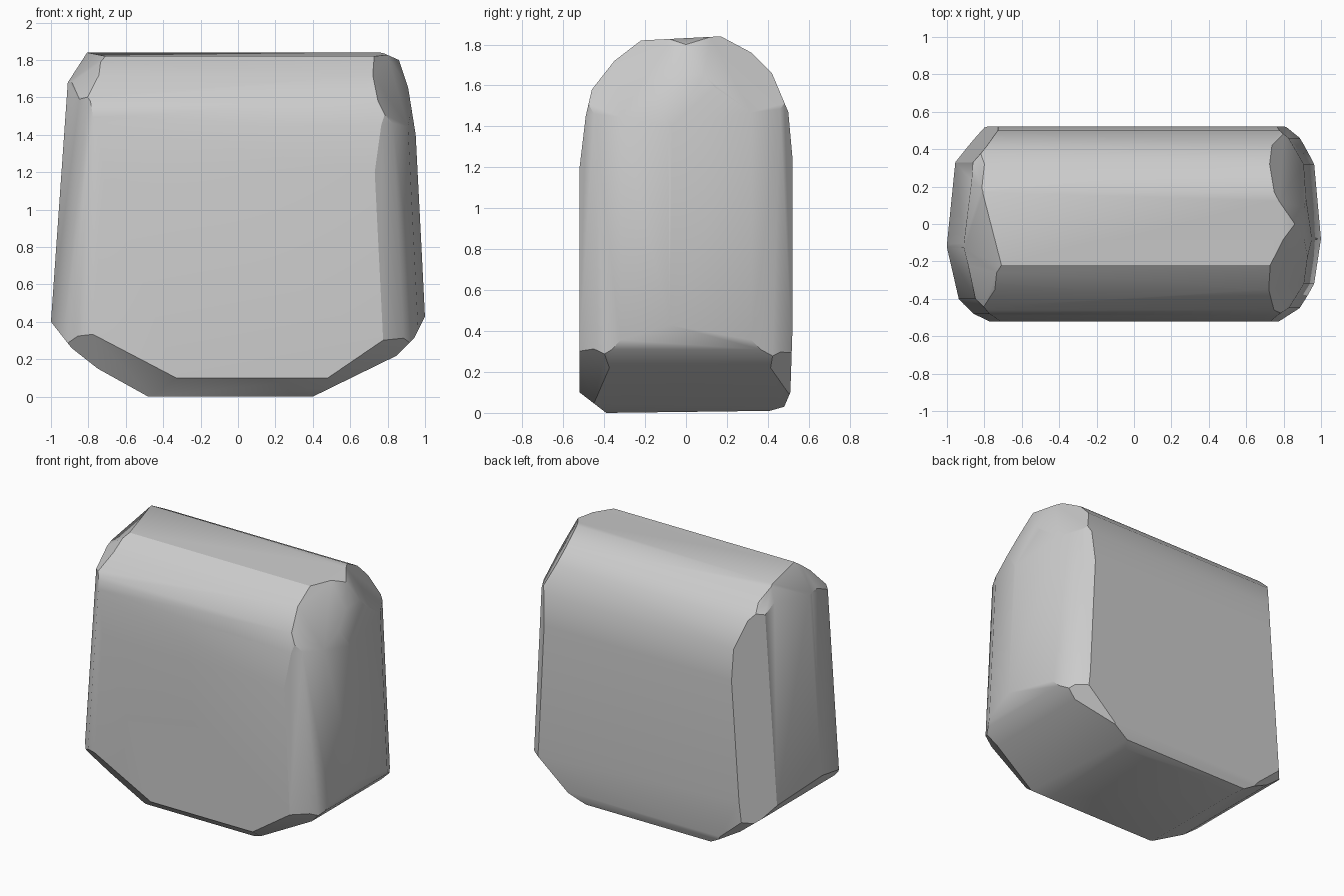
import bpy, bmesh, math
from mathutils import Vector

old = bpy.data.objects.get("Cube")
if old:
    bpy.data.objects.remove(old, do_unlink=True)

stone = bpy.data.materials.new("stone_grey")
stone.use_nodes = True
GREY = (0.6, 0.6, 0.6, 1)
stone.diffuse_color = GREY
stone.node_tree.nodes["Principled BSDF"].inputs["Base Color"].default_value = GREY

# Outlines, counter-clockwise: front (x, z), end (y, z), plan (x, y)
FRONT = [(-0.48, 0), (0.40, 0), (0.85, 0.22), (0.94, 0.31), (1.0, 0.43), (0.95, 1.4),
         (0.91, 1.65), (0.86, 1.8), (0.77, 1.84), (-0.8, 1.85), (-0.91, 1.68),
         (-1.0, 0.4), (-0.89, 0.26), (-0.75, 0.15)]
END = [(-0.39, 0), (0.41, 0.01), (0.48, 0.03), (0.51, 0.1), (0.52, 0.4), (0.52, 1.25),
       (0.5, 1.47), (0.42, 1.66), (0.32, 1.76), (0.17, 1.84), (-0.22, 1.82),
       (-0.35, 1.72), (-0.46, 1.58), (-0.49, 1.45), (-0.52, 1.2), (-0.52, 0.1)]
PLAN = [(-0.77, -0.52), (0.77, -0.52), (0.88, -0.45), (0.96, -0.32), (1.0, -0.08),
        (0.96, 0.32), (0.88, 0.46), (0.8, 0.525), (-0.78, 0.525), (-0.95, 0.33),
        (-1.0, -0.12), (-0.93, -0.4), (-0.85, -0.48)]

# Extra corner chamfers: (point on the plane, outward normal)
CORNERS = [
    ((-0.8, 0.18, 1.85), (-0.62, -0.2, 0.78)),
    ((-0.75, -0.4, 1.68), (-0.6, -0.45, 0.66)),
    ((-0.8, 0.18, 1.85), (-0.64, 0.4, 0.62)),
    ((0.86, 0, 1.8), (0.48, -0.26, 0.3)),
    ((0.86, 0, 1.8), (0.48, 0.24, 0.3)),
    ((-0.33, -0.52, 0.1), (-0.34, -0.84, -0.65)),
    ((0.78, -0.46, 0.25), (0.45, -0.6, -0.66)),
    ((0.83, 0.46, 0.25), (0.5, 0.6, -0.6)),
    ((-0.83, 0.46, 0.22), (-0.5, 0.6, -0.6)),
]


def slice_off(bm, point, normal):
    """Cut away everything beyond a plane and close the cut."""
    bmesh.ops.bisect_plane(bm, geom=bm.verts[:] + bm.edges[:] + bm.faces[:], dist=1e-5,
                           plane_co=point, plane_no=normal, clear_outer=True)
    rim = [e for e in bm.edges if e.is_boundary]
    if rim:
        bmesh.ops.holes_fill(bm, edges=rim, sides=0)


def outline_planes(outline):
    """Yield a point and 2D outward normal for every outline segment."""
    for a, b in zip(outline, outline[1:] + outline[:1]):
        yield a, (b[1] - a[1], a[0] - b[0])


bm = bmesh.new()
bmesh.ops.create_cube(bm, size=5)

for (x, z), (nx, nz) in outline_planes(FRONT):
    slice_off(bm, Vector((x, 0, z)), Vector((nx, 0, nz)).normalized())
for (y, z), (ny, nz) in outline_planes(END):
    slice_off(bm, Vector((0, y, z)), Vector((0, ny, nz)).normalized())
# The ends lean inwards toward the top
for (x, y), (nx, ny) in outline_planes(PLAN):
    lean = nx * 0.05 if nx > 0 else -nx * 0.07
    slice_off(bm, Vector((x, y, 0.42)), Vector((nx, ny, lean)).normalized())
for point, normal in CORNERS:
    slice_off(bm, Vector(point), Vector(normal).normalized())

bmesh.ops.remove_doubles(bm, verts=bm.verts[:], dist=0.004)
bmesh.ops.recalc_face_normals(bm, faces=bm.faces[:])
mesh = bpy.data.meshes.new("boulder_block")
bm.to_mesh(mesh)
bm.free()
mesh.materials.append(stone)
block = bpy.data.objects.new("boulder_block", mesh)
bpy.context.collection.objects.link(block)

# Soft rounded edges, with the sharper chamfers kept crisp
bpy.ops.object.select_all(action="DESELECT")
block.select_set(True)
bpy.context.view_layer.objects.active = block
bpy.ops.object.shade_smooth_by_angle(angle=math.radians(32))
